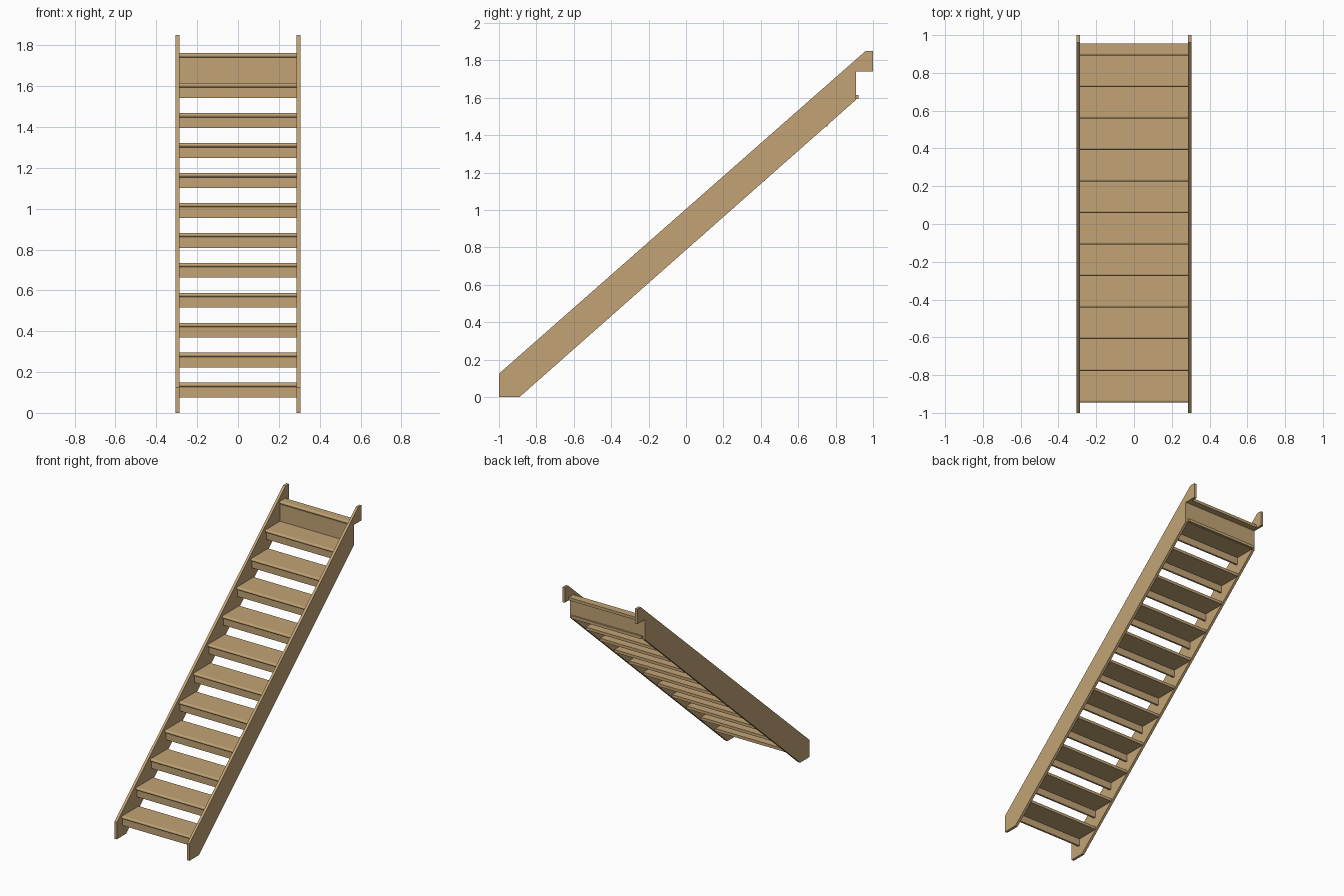
import bpy, bmesh, math

if "Cube" in bpy.data.objects:
    bpy.data.objects.remove(bpy.data.objects["Cube"])

wood = bpy.data.materials.new("light_wood")
wood.diffuse_color = (0.54, 0.37, 0.18, 1)
wood.use_nodes = True
wood.node_tree.nodes["Principled BSDF"].inputs["Base Color"].default_value = wood.diffuse_color


def extrude_x(name, profile, x0, x1):
    """Extrude a (y, z) outline along x."""
    bm = bmesh.new()
    face = bm.faces.new([bm.verts.new((x0, y, z)) for y, z in profile])
    out = bmesh.ops.extrude_face_region(bm, geom=[face])
    for v in out["geom"]:
        if isinstance(v, bmesh.types.BMVert):
            v.co.x = x1
    bmesh.ops.recalc_face_normals(bm, faces=bm.faces)
    me = bpy.data.meshes.new(name)
    bm.to_mesh(me)
    bm.free()
    me.materials.append(wood)
    ob = bpy.data.objects.new(name, me)
    bpy.context.collection.objects.link(ob)
    return ob


def rect(y0, y1, z0, z1):
    return [(y0, z0), (y1, z0), (y1, z1), (y0, z1)]


INNER, OUTER = 0.286, 0.305
STEPS, RISE, GOING = 12, 0.1467, 0.167
THICK = 0.021

# side boards
side = [(-1, 0), (-0.89, 0), (0.91, 1.59), (0.91, 1.74), (1, 1.74),
        (1, 1.85), (0.96, 1.85), (-1, 0.125)]
extrude_x("left_stringer", side, -OUTER, -INNER)
extrude_x("right_stringer", side, INNER, OUTER)

for i in range(STEPS):
    top = 0.148 + i * RISE
    front = -0.944 + i * GOING
    last = i == STEPS - 1
    back = 0.955 if last else front + 0.197
    # tread with rounded nosing
    r = THICK / 2
    nose = [(front + r - r * math.sin(a), top - r + r * math.cos(a))
            for a in [math.pi * k / 6 for k in range(7)]]
    extrude_x(f"tread_{i + 1}", nose + [(back, top - THICK), (back, top)], -INNER, INNER)
    # short riser strip under each tread, full board at the top
    y0 = front + 0.013
    y1 = 0.91 if last else y0 + 0.014
    z0 = 1.59 if last else top - 0.073
    if last:
        y0 = 0.896
    extrude_x(f"riser_{i + 1}", rect(y0, y1, z0, top - THICK), -INNER, INNER)
